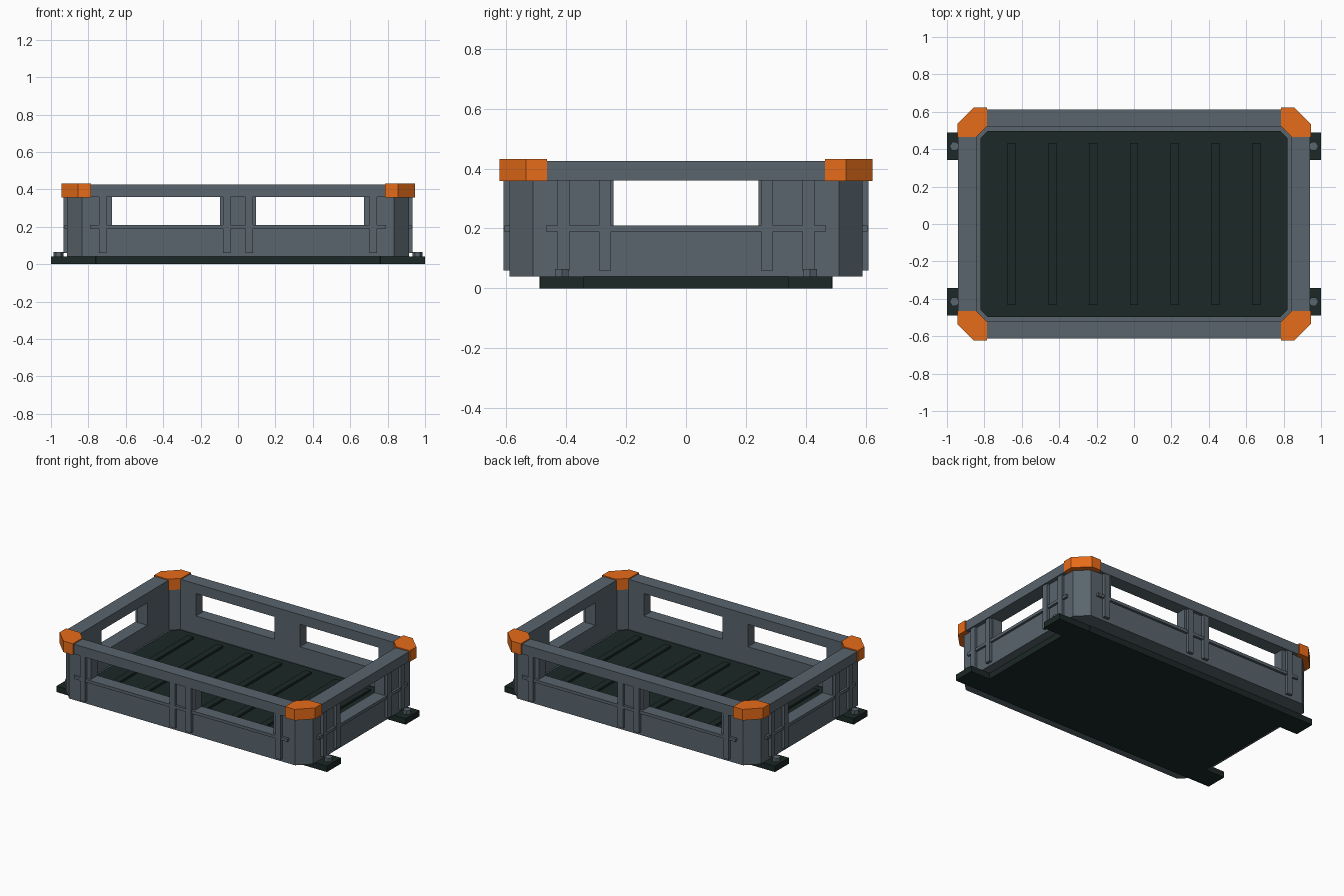
import bpy, bmesh

cube = bpy.data.objects.get("Cube")
if cube:
    bpy.data.objects.remove(cube, do_unlink=True)


def material(name, rgb):
    m = bpy.data.materials.new(name)
    m.use_nodes = True
    m.diffuse_color = (*rgb, 1)
    m.node_tree.nodes["Principled BSDF"].inputs["Base Color"].default_value = (*rgb, 1)
    return m


GREY = material("slate grey", (0.1, 0.129, 0.153))
DARK = material("dark green black", (0.011, 0.021, 0.02))
ORANGE = material("orange", (0.8, 0.15, 0.01))
SIGNS = (-1, 1)


def finish(name, bm, mat):
    bmesh.ops.recalc_face_normals(bm, faces=bm.faces)
    mesh = bpy.data.meshes.new(name)
    bm.to_mesh(mesh)
    bm.free()
    mesh.materials.append(mat)
    ob = bpy.data.objects.new(name, mesh)
    bpy.context.collection.objects.link(ob)
    return ob


def add_prism(bm, points, z0, z1):
    low = [bm.verts.new((x, y, z0)) for x, y in points]
    high = [bm.verts.new((x, y, z1)) for x, y in points]
    bm.faces.new(low)
    bm.faces.new(high)
    for i in range(len(points)):
        j = (i + 1) % len(points)
        bm.faces.new((low[i], low[j], high[j], high[i]))


def add_box(bm, x0, x1, y0, y1, z0, z1):
    add_prism(bm, [(x0, y0), (x1, y0), (x1, y1), (x0, y1)], z0, z1)


def octagon(x, y, c):
    return [(x - c, -y), (x, c - y), (x, y - c), (x - c, y),
            (c - x, y), (-x, y - c), (-x, c - y), (c - x, -y)]


def slab(name, points, z0, z1, mat):
    bm = bmesh.new()
    add_prism(bm, points, z0, z1)
    return finish(name, bm, mat)


def ring(name, outer, inner, z0, z1, mat):
    bm = bmesh.new()
    loops = [[bm.verts.new((x, y, z)) for x, y in pts]
             for pts, z in ((outer, z0), (outer, z1), (inner, z1), (inner, z0))]
    for a, b in zip(loops, loops[1:] + loops[:1]):
        for i in range(len(a)):
            j = (i + 1) % len(a)
            bm.faces.new((a[i], a[j], b[j], b[i]))
    return finish(name, bm, mat)


# Walls with window openings
INNER = octagon(0.84, 0.52, 0.05)
walls = ring("walls", octagon(0.913, 0.59, 0.078), INNER, 0.04, 0.37, GREY)


def cut(target, *box):
    bm = bmesh.new()
    add_box(bm, *box)
    cutter = finish("window_cutter", bm, GREY)
    cutter.hide_render = True
    mod = target.modifiers.new("window", "BOOLEAN")
    mod.operation = "DIFFERENCE"
    mod.object = cutter
    bpy.context.view_layer.update()
    result = target.evaluated_get(bpy.context.evaluated_depsgraph_get())
    mesh = bpy.data.meshes.new_from_object(result)
    target.modifiers.clear()
    target.data = mesh
    bpy.data.objects.remove(cutter, do_unlink=True)


cut(walls, 0.095, 0.675, -1, 1, 0.21, 0.362)
cut(walls, -0.675, -0.095, -1, 1, 0.21, 0.362)
cut(walls, -1.2, 1.2, -0.242, 0.242, 0.21, 0.362)

# Top rim
ring("top_rim", octagon(0.94, 0.613, 0.1), INNER, 0.36, 0.425, GREY)

# Raised ribs and rails on the outside
bm = bmesh.new()
for s in SIGNS:
    y0, y1 = sorted((s * 0.58, s * 0.61))
    for x in (-0.7225, -0.06, 0.06, 0.7225):
        add_box(bm, x - 0.02, x + 0.02, y0, y1, 0.06, 0.365)
    x0, x1 = sorted((s * 0.90, s * 0.932))
    for y in (-0.41, -0.27, 0.27, 0.41):
        add_box(bm, x0, x1, y - 0.02, y + 0.02, 0.06, 0.365)
finish("wall_ribs", bm, GREY)

bm = bmesh.new()
for s in SIGNS:
    y0, y1 = sorted((s * 0.58, s * 0.606))
    add_box(bm, -0.79, 0.79, y0, y1, 0.19, 0.21)
    x0, x1 = sorted((s * 0.90, s * 0.928))
    add_box(bm, x0, x1, -0.467, 0.467, 0.19, 0.21)
finish("wall_rails", bm, GREY)

# Corner caps
CAP = [(0.785, 0.624), (0.855, 0.624), (0.945, 0.534),
       (0.945, 0.465), (0.843, 0.465), (0.785, 0.523)]
bm = bmesh.new()
for sx in SIGNS:
    for sy in SIGNS:
        add_prism(bm, [(sx * x, sy * y) for x, y in CAP], 0.358, 0.432)
finish("corner_caps", bm, ORANGE)

# Base plate, tray bottom, floor panel and floor ribs
slab("base_plate", octagon(0.855, 0.489, 0.095), 0, 0.042, DARK)
slab("tray_bottom", octagon(0.86, 0.54, 0.06), 0.041, 0.09, GREY)
slab("floor_panel", octagon(0.82, 0.498, 0.04), 0.08, 0.1, DARK)

bm = bmesh.new()
for i in range(-3, 4):
    x = i * 0.218
    add_box(bm, x - 0.022, x + 0.022, -0.433, 0.433, 0.095, 0.115)
finish("floor_ribs", bm, DARK)

# Mounting tabs with hexagonal bolts
bm = bmesh.new()
for sx in SIGNS:
    for sy in SIGNS:
        x0, x1 = sorted((sx * 0.76, sx))
        y0, y1 = sorted((sy * 0.342, sy * 0.488))
        add_box(bm, x0, x1, y0, y1, 0, 0.04)
finish("mounting_tabs", bm, DARK)

HEX = [(0.026, 0), (0.013, 0.0225), (-0.013, 0.0225),
       (-0.026, 0), (-0.013, -0.0225), (0.013, -0.0225)]
bm = bmesh.new()
for sx in SIGNS:
    for sy in SIGNS:
        add_prism(bm, [(sx * 0.96 + x, sy * 0.415 + y) for x, y in HEX], 0.038, 0.065)
finish("tab_bolts", bm, GREY)
